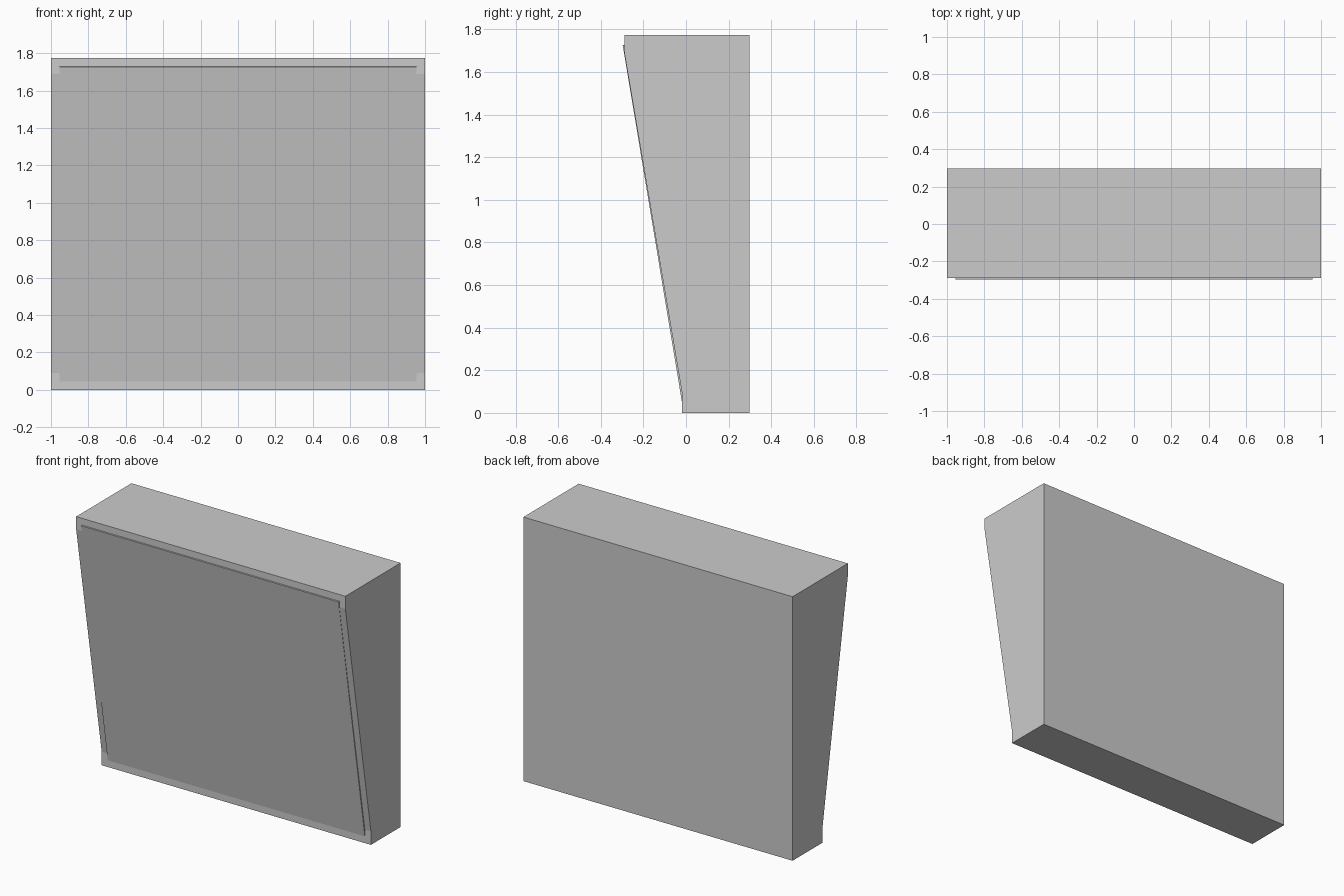
import bpy, bmesh

if "Cube" in bpy.data.objects:
    bpy.data.objects.remove(bpy.data.objects["Cube"])


def extrude_profile(name, profile, half_width):
    """Extrude a closed (y, z) profile symmetrically along x."""
    bm = bmesh.new()
    face = bm.faces.new([bm.verts.new((-half_width, y, z)) for y, z in profile])
    ret = bmesh.ops.extrude_face_region(bm, geom=[face])
    verts = [e for e in ret["geom"] if isinstance(e, bmesh.types.BMVert)]
    bmesh.ops.translate(bm, verts=verts, vec=(2 * half_width, 0, 0))
    bmesh.ops.recalc_face_normals(bm, faces=bm.faces)
    mesh = bpy.data.meshes.new(name)
    bm.to_mesh(mesh)
    bm.free()
    obj = bpy.data.objects.new(name, mesh)
    bpy.context.collection.objects.link(obj)
    return obj


# Wedge-shaped cabinet with short upright lips at the top and bottom of the front
extrude_profile("cabinet", [
    (0.297, 0.0), (0.297, 1.773), (-0.289, 1.773),
    (-0.289, 1.688), (-0.018, 0.09), (-0.018, 0.0)], 1.0)

# Slanted front panel, standing slightly proud of the cabinet
extrude_profile("front_panel", [
    (-0.297, 1.726), (-0.277, 1.7295), (0.002, 0.0485), (-0.018, 0.045)], 0.955)
